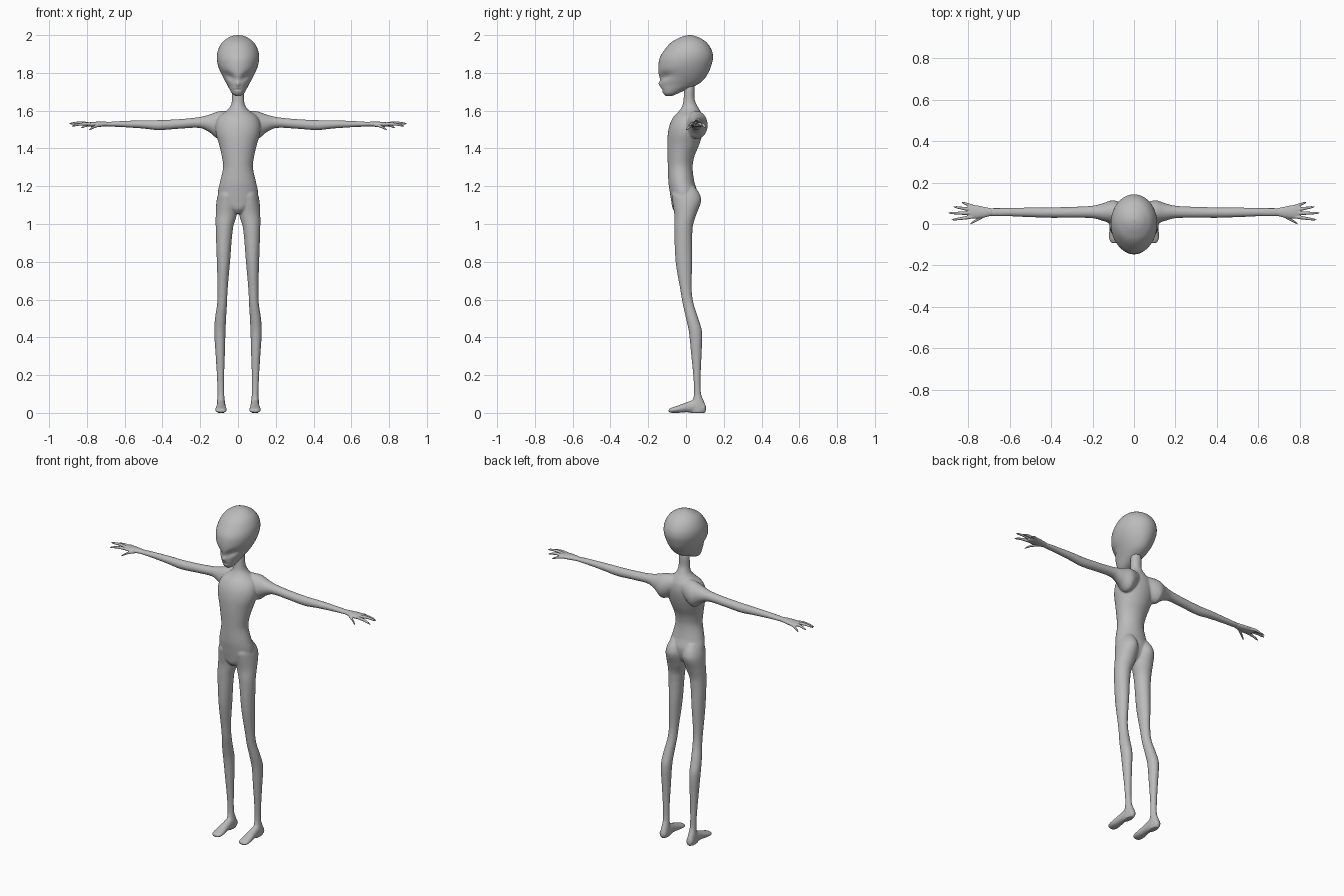
import bpy, bmesh, math
from mathutils import Vector

skin = bpy.data.materials.new("grey_skin")
skin.diffuse_color = (0.5, 0.5, 0.5, 1)


def spline(rows, steps):
    """Catmull-Rom interpolation of cross-section rows."""
    out = []
    for i in range(len(rows) - 1):
        p = [rows[max(i - 1, 0)], rows[i], rows[i + 1], rows[min(i + 2, len(rows) - 1)]]
        h = p[2][0] - p[1][0]
        for s in range(steps):
            t = s / steps
            vals = [p[1][0] + h * t]
            for k in range(1, 5):
                m1 = (p[2][k] - p[0][k]) / (p[2][0] - p[0][0]) * h
                m2 = (p[3][k] - p[1][k]) / (p[3][0] - p[1][0]) * h
                vals.append((2*t**3 - 3*t*t + 1) * p[1][k] + (t**3 - 2*t*t + t) * m1
                            + (3*t*t - 2*t**3) * p[2][k] + (t**3 - t*t) * m2)
            out.append(vals)
    return out + [list(rows[-1])]


def loft(bm, axis, rows, side=1, segs=28, steps=4):
    """Oval rings: (position on axis, a_min, a_max, b_min, b_max), closed at both ends."""
    rings = []
    for t, a0, a1, b0, b1 in spline(rows, steps):
        ring = []
        for j in range(segs):
            w = 2 * math.pi * j / segs
            a = (a0 + a1) / 2 + (a1 - a0) / 2 * math.cos(w)
            b = (b0 + b1) / 2 + (b1 - b0) / 2 * math.sin(w)
            x, y, z = {'z': (a, b, t), 'x': (t, a, b), 'y': (a, t, b)}[axis]
            ring.append(bm.verts.new((x * side, y, z)))
        rings.append(ring)
    faces = []
    for r, q in zip(rings, rings[1:]):
        for j in range(segs):
            k = (j + 1) % segs
            faces.append(bm.faces.new((r[j], r[k], q[k], q[j])))
    faces += [bm.faces.new(rings[0]), bm.faces.new(rings[-1])]
    bmesh.ops.recalc_face_normals(bm, faces=faces)


def finish(bm, name, voxel=0, smooth=0):
    me = bpy.data.meshes.new(name)
    bm.to_mesh(me)
    bm.free()
    me.materials.append(skin)
    me.polygons.foreach_set("use_smooth", [True] * len(me.polygons))
    ob = bpy.data.objects.new(name, me)
    bpy.context.collection.objects.link(ob)
    if voxel:
        mod = ob.modifiers.new("fuse", 'REMESH')
        mod.mode = 'VOXEL'
        mod.voxel_size = voxel
        mod.use_smooth_shade = True
    if smooth:
        mod = ob.modifiers.new("soften", 'SMOOTH')
        mod.factor = 0.5
        mod.iterations = smooth
    return ob


# Body: torso and neck fused with legs, feet and arms
body = bmesh.new()
torso = [(1.055, .02, -.05, 0), (1.08, .06, -.07, .035), (1.12, .1, -.078, .055),
         (1.17, .106, -.086, .06), (1.22, .096, -.093, .045), (1.3, .079, -.096, .035),
         (1.36, .086, -.098, .045), (1.42, .1, -.099, .07), (1.48, .117, -.096, .088),
         (1.53, .118, -.085, .095), (1.57, .1, -.064, .09), (1.6, .06, -.035, .075),
         (1.625, .039, -.02, .06), (1.66, .032, -.013, .046), (1.72, .031, -.01, .045),
         (1.76, .02, 0, .04)]
loft(body, 'z', [(z, -r, r, f, b) for z, r, f, b in torso], segs=40)

leg = [(0, .07, .11, .025, .1), (.02, .066, .112, .02, .108), (.05, .068, .112, .03, .1),
       (.1, .073, .108, .042, .08), (.2, .073, .112, .038, .078), (.3, .07, .118, .028, .082),
       (.43, .066, .126, .015, .085), (.5, .063, .122, 0, .065), (.58, .058, .11, -.018, .04),
       (.65, .055, .108, -.03, .03), (.8, .042, .112, -.055, .033), (.98, .026, .118, -.062, .035),
       (1.05, .006, .118, -.062, .055), (1.12, 0, .114, -.072, .08),
       (1.16, .005, .105, -.075, .072), (1.2, .02, .085, -.05, .045)]
foot = [(-.092, .07, .11, .003, .02), (-.075, .06, .12, 0, .028), (-.04, .06, .12, 0, .04),
        (0, .064, .115, .003, .055), (.05, .066, .112, 0, .07), (.1, .07, .11, 0, .05)]
arm = [(.03, 0, .09, 1.5, 1.6), (.1, 0, .115, 1.45, 1.597), (.15, .015, .1, 1.485, 1.58),
       (.2, .028, .088, 1.508, 1.567), (.3, .03, .083, 1.505, 1.556), (.42, .03, .08, 1.497, 1.55),
       (.5, .033, .08, 1.505, 1.549), (.6, .037, .077, 1.512, 1.546),
       (.68, .038, .077, 1.516, 1.541), (.71, .04, .075, 1.518, 1.538)]
for side in (1, -1):
    loft(body, 'z', leg, side)
    loft(body, 'y', foot, side)
    loft(body, 'x', arm, side)
finish(body, "body", 0.005, 5)

# Hands: flat palm with four tapering fingers and a thumb
palm = [(.685, .041, .075, 1.517, 1.541), (.72, .032, .082, 1.515, 1.542),
        (.76, .026, .09, 1.514, 1.541), (.79, .028, .092, 1.516, 1.538),
        (.805, .036, .084, 1.521, 1.534)]
fingers = [((.77, .036, 1.528), (.88, .02, 1.518)), ((.78, .052, 1.529), (.895, .053, 1.53)),
           ((.78, .068, 1.528), (.87, .083, 1.52)), ((.765, .08, 1.526), (.832, .105, 1.508)),
           ((.72, .042, 1.525), (.79, .001, 1.497))]
for side, name in ((1, "left_hand"), (-1, "right_hand")):
    bm = bmesh.new()
    loft(bm, 'x', palm, side)
    for a, b in fingers:
        a, b = Vector(a), Vector(b)
        rows = []
        for t, r in ((0, .008), (.35, .0085), (.6, .007), (.85, .0055), (1, .002)):
            p = a.lerp(b, t)
            p.z += .006 * math.sin(math.pi * t)
            rows.append((p.x, p.y - r, p.y + r, p.z - r, p.z + r))
        loft(bm, 'x', rows, side, segs=12)
    finish(bm, name, 0.0025, 2)

# Head: large cranium tapering to a small chin
head = [(1.677, .012, -.105, -.075), (1.69, .03, -.119, -.045), (1.71, .043, -.128, 0),
        (1.735, .056, -.134, .055), (1.76, .07, -.138, .09), (1.8, .091, -.145, .118),
        (1.84, .106, -.146, .134), (1.88, .112, -.139, .143), (1.92, .106, -.115, .136),
        (1.96, .085, -.08, .11), (1.985, .054, -.037, .074), (1.996, .028, -.006, .045),
        (2.0, .004, .016, .024)]
bm = bmesh.new()
loft(bm, 'z', [(z, -r, r, f, b) for z, r, f, b in head], segs=64, steps=6)


def bump(v, x, z, sx, sz, tilt=0):
    """Soft spot on the face, oval and tilted."""
    dx, dz = abs(v.x) - x, v.z - z
    u = dx * math.cos(tilt) + dz * math.sin(tilt)
    w = dz * math.cos(tilt) - dx * math.sin(tilt)
    return math.exp(-(u / sx) ** 2 - (w / sz) ** 2)


# Slanted eye sockets, nose and mouth pressed into the face
for vert in bm.verts:
    v = vert.co
    if v.y < 0:
        front = min(1, -v.y / .05)
        socket = bump(v, .048, 1.782, .036, .017, .5)
        vert.co.y += front * (.016 * socket + .004 * bump(v, 0, 1.711, .018, .004)
                              - .010 * bump(v, 0, 1.742, .010, .014))
        vert.co.x *= 1 - .06 * front * socket
finish(bm, "head")
